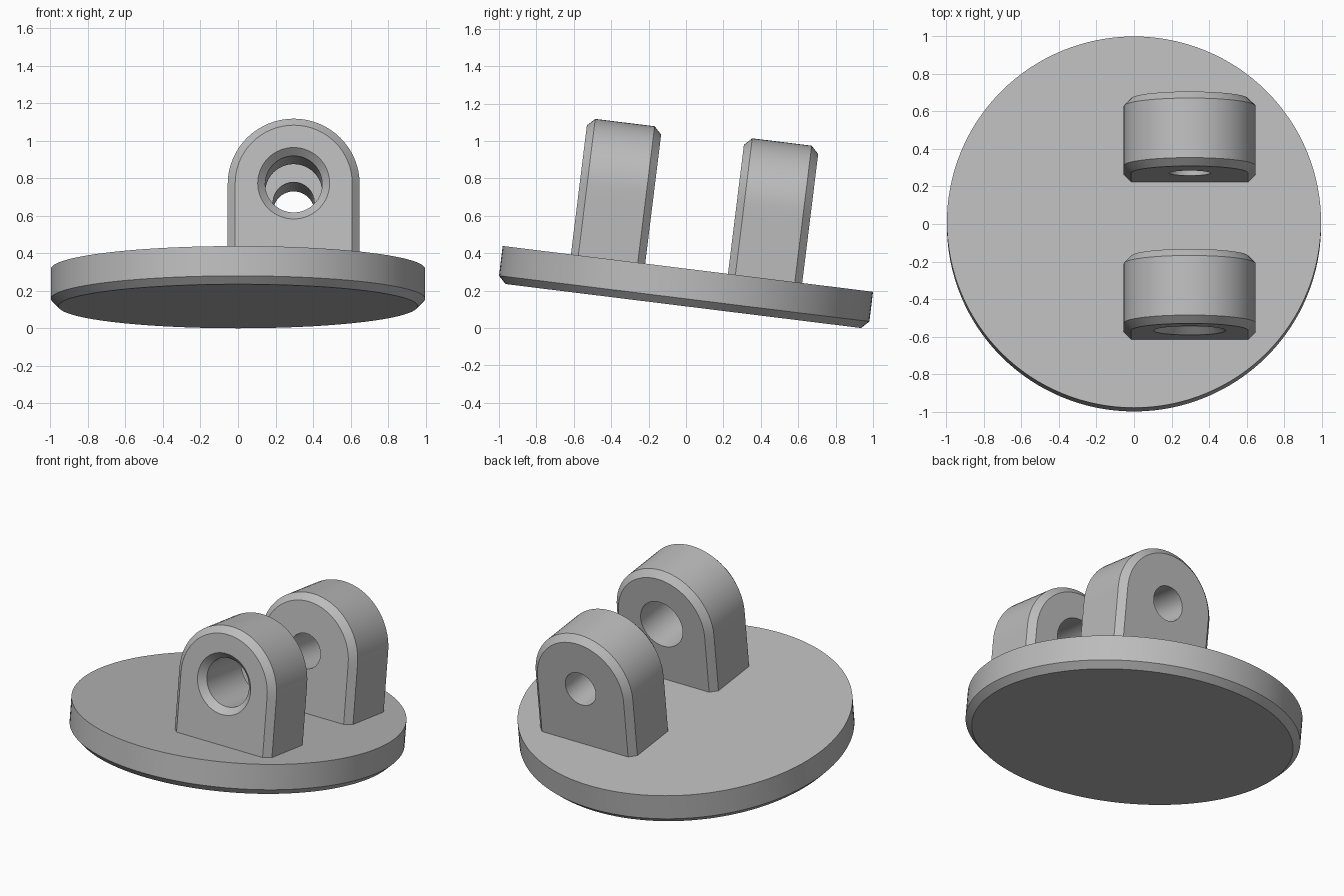
import bpy, bmesh, math

cube = bpy.data.objects.get("Cube")
if cube:
    bpy.data.objects.remove(cube)

grey = bpy.data.materials.new("plain grey")
grey.use_nodes = True
grey.diffuse_color = (0.5, 0.5, 0.5, 1)
grey.node_tree.nodes["Principled BSDF"].inputs["Base Color"].default_value = (0.5, 0.5, 0.5, 1)

# Everything leans together about the x axis
TILT = math.radians(-7.05)
ORIGIN = (0, 0.01, 0.316)
SIDES = 64


def loft(name, rings, closed):
    """Join equal rings of points; close into a tunnel or cap both ends."""
    bm = bmesh.new()
    loops = [[bm.verts.new(p) for p in ring] for ring in rings]
    pairs = list(zip(loops, loops[1:]))
    if closed:
        pairs.append((loops[-1], loops[0]))
    else:
        bm.faces.new(loops[0])
        bm.faces.new(loops[-1])
    for a, b in pairs:
        for i in range(len(a)):
            j = (i + 1) % len(a)
            bm.faces.new((a[i], a[j], b[j], b[i]))
    bmesh.ops.recalc_face_normals(bm, faces=bm.faces)
    mesh = bpy.data.meshes.new(name)
    bm.to_mesh(mesh)
    bm.free()
    mesh.materials.append(grey)
    obj = bpy.data.objects.new(name, mesh)
    bpy.context.collection.objects.link(obj)
    obj.location = ORIGIN
    obj.rotation_euler.x = TILT
    bpy.ops.object.select_all(action='DESELECT')
    obj.select_set(True)
    bpy.context.view_layer.objects.active = obj
    bpy.ops.object.shade_smooth_by_angle(angle=math.radians(30))
    return obj


def circle(radius, count):
    return [(radius * math.cos(2 * math.pi * i / count),
             radius * math.sin(2 * math.pi * i / count)) for i in range(count)]


# Round base with a chamfered lower rim
disc = [(0.9576, -0.2), (0.9976, -0.16), (0.9976, 0)]
loft("base_disc", [[(x, y, z) for x, y in circle(r, 2 * SIDES)] for r, z in disc], False)

# Lugs: arched blocks with a round hole
LUG_X, HOLE_Z, LUG_R, DEPTH, BEVEL = 0.297, 0.383, 0.352, 0.4, 0.04
FOOT = -HOLE_Z - 0.03


def arch(radius):
    """Half circle on top, straight sides and flat foot, counter-clockwise."""
    points = circle(radius, SIDES)[:SIDES // 2 + 1]
    q = SIDES // 8
    points += [(-radius, FOOT * i / q) for i in range(1, q + 1)]
    points += [(-radius + radius * i / q, FOOT) for i in range(1, 2 * q + 1)]
    points += [(radius, FOOT * (1 - i / q)) for i in range(1, q)]
    return points


def lug(name, front, hole, countersink):
    back = front + DEPTH
    rim = hole + countersink
    profile = [
        (arch(LUG_R - BEVEL), front),
        (arch(LUG_R), front + BEVEL),
        (arch(LUG_R), back - BEVEL),
        (arch(LUG_R - BEVEL), back),
        (circle(hole, SIDES), back),
    ]
    if countersink:
        profile.append((circle(hole, SIDES), front + countersink))
    profile.append((circle(rim, SIDES), front))
    rings = [[(LUG_X + x, y, HOLE_Z + z) for x, z in pts] for pts, y in profile]
    return loft(name, rings, True)


lug("front_lug", -0.63, 0.152, 0.04)
lug("back_lug", 0.216, 0.11, 0)
